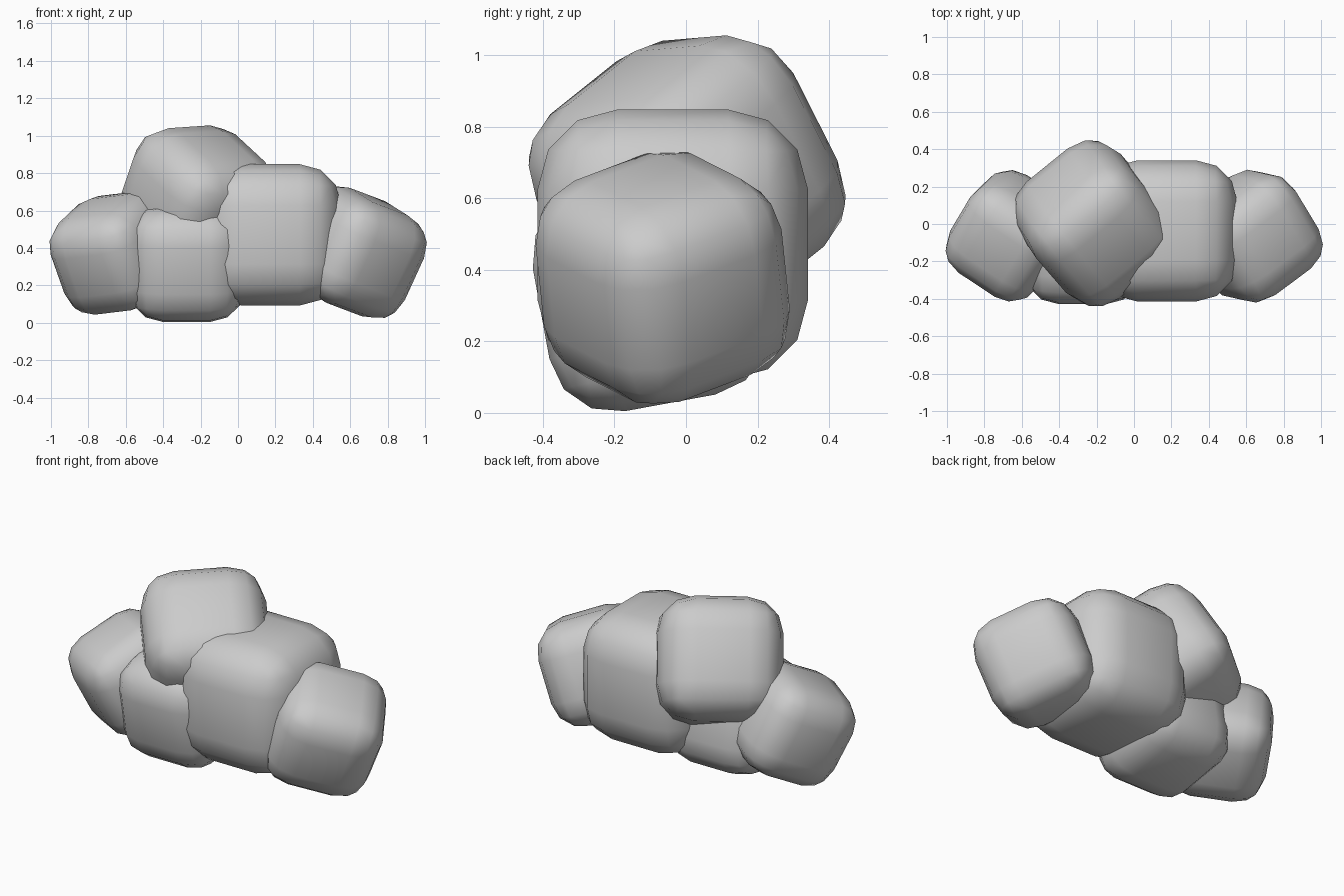
import bpy
import bmesh
from mathutils import Vector, Matrix

if "Cube" in bpy.data.objects:
    bpy.data.objects.remove(bpy.data.objects["Cube"])


def rounded_block(name, centre, size, up=(0, 0, 1), side=(1, 0, 0)):
    """Soft-edged cube, oriented by its own up and side axes."""
    bm = bmesh.new()
    bmesh.ops.create_cube(bm, size=size)
    bmesh.ops.bevel(bm, geom=bm.edges[:], offset=size * 0.293, segments=3,
                    profile=0.5, affect='EDGES')
    z = Vector(up).normalized()
    x = Vector(side)
    x = (x - z * x.dot(z)).normalized()
    y = z.cross(x)
    rot = Matrix((x, y, z)).transposed().to_4x4()
    bmesh.ops.transform(bm, matrix=rot, verts=bm.verts[:])
    bmesh.ops.recalc_face_normals(bm, faces=bm.faces[:])
    for f in bm.faces:
        f.smooth = True
    mesh = bpy.data.meshes.new(name)
    bm.to_mesh(mesh)
    bm.free()
    obj = bpy.data.objects.new(name, mesh)
    obj.location = centre
    bpy.context.collection.objects.link(obj)
    return obj


# upright main lump
rounded_block("main_lump", (0.175, -0.037, 0.47), 0.755)
# tilted lump on top
rounded_block("top_lump", (-0.217, 0.003, 0.65), 0.69,
              up=(0.29, -0.43, 0.85), side=(0.775, 0.63, 0.05))
# low lump at the front, leaning forward slightly
rounded_block("lower_lump", (-0.275, -0.10, 0.333), 0.62,
              up=(0, -0.18, 0.98))
# tumbled end lumps
rounded_block("right_lump", (0.63, -0.065, 0.378), 0.595,
              up=(0.413, -0.094, 0.905), side=(0.757, 0.565, -0.289))
rounded_block("left_lump", (-0.66, -0.063, 0.372), 0.56,
              up=(-0.317, -0.315, 0.895), side=(0.83, -0.55, 0.10))
